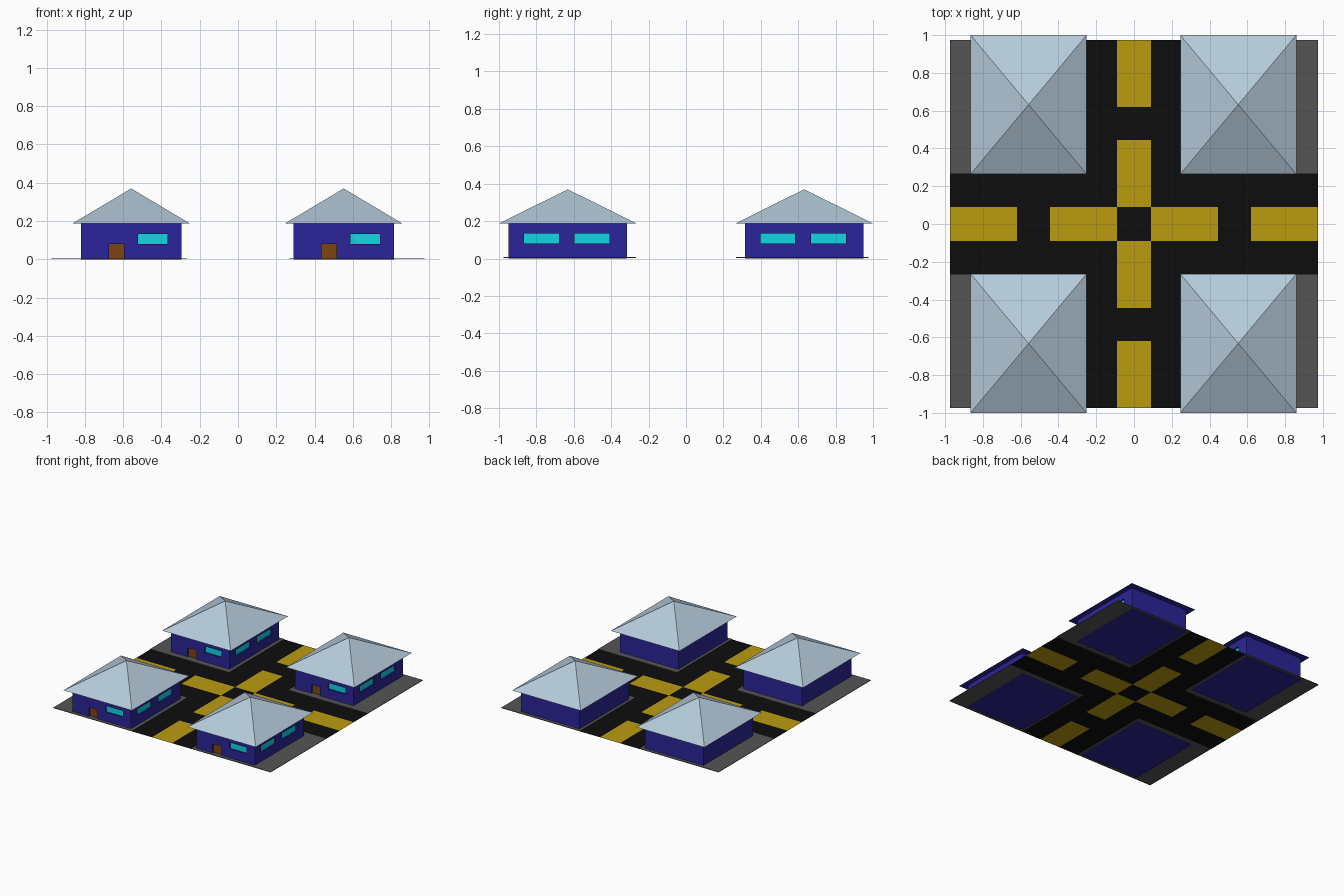
import bpy, bmesh

if "Cube" in bpy.data.objects:
    bpy.data.objects.remove(bpy.data.objects["Cube"])


def material(name, r, g, b):
    m = bpy.data.materials.new(name)
    m.diffuse_color = (r, g, b, 1)
    m.use_nodes = True
    m.node_tree.nodes["Principled BSDF"].inputs["Base Color"].default_value = m.diffuse_color
    return m


BLUE = material("wall_blue", 0.024, 0.018, 0.32)
SLATE = material("roof_pale", 0.46, 0.59, 0.70)
BROWN = material("door_brown", 0.20, 0.06, 0.005)
CYAN = material("window_cyan", 0.005, 0.68, 0.78)
ASPHALT = material("road_black", 0.004, 0.004, 0.004)
YELLOW = material("stripe_yellow", 0.50, 0.33, 0.005)
GREY = material("lot_grey", 0.09, 0.09, 0.09)


def finish(name, bm, *mats, loc=(0, 0, 0)):
    me = bpy.data.meshes.new(name)
    bmesh.ops.recalc_face_normals(bm, faces=bm.faces)
    bm.to_mesh(me)
    bm.free()
    for m in mats:
        me.materials.append(m)
    ob = bpy.data.objects.new(name, me)
    ob.location = loc
    bpy.context.collection.objects.link(ob)
    return ob


def add_box(bm, x0, x1, y0, y1, z0, z1):
    vs = bmesh.ops.create_cube(bm, size=1)["verts"]
    for v in vs:
        v.co = (x1 if v.co.x > 0 else x0, y1 if v.co.y > 0 else y0,
                z1 if v.co.z > 0 else z0)


def quad(bm, pts, mat=0):
    f = bm.faces.new([bm.verts.new(p) for p in pts])
    f.material_index = mat


# Road cross: one sheet of cells, dashes coloured by cell
EDGE, CURB, DASH = 0.975, 0.267, 0.09
ROAD_Z, LOT_Z = 0.004, 0.008
half = [DASH, CURB, 0.445, 0.62, EDGE]
cuts = [-c for c in reversed(half)] + half


def is_dash(a, b):
    return abs(a) < DASH and (DASH < abs(b) < 0.445 or abs(b) > 0.62)


bm = bmesh.new()
for x0, x1 in zip(cuts, cuts[1:]):
    for y0, y1 in zip(cuts, cuts[1:]):
        cx, cy = (x0 + x1) / 2, (y0 + y1) / 2
        if abs(cx) > CURB and abs(cy) > CURB:
            continue
        quad(bm, [(x0, y0, ROAD_Z), (x1, y0, ROAD_Z), (x1, y1, ROAD_Z), (x0, y1, ROAD_Z)],
             1 if is_dash(cx, cy) or is_dash(cy, cx) else 0)
bmesh.ops.remove_doubles(bm, verts=bm.verts, dist=1e-5)
finish("road", bm, ASPHALT, YELLOW)

# House dimensions, relative to each house centre
WX, WY, WALL_H = 0.262, 0.316, 0.187
RX, RY, APEX = 0.307, 0.368, 0.37
DEPTH = 0.015
door = (-0.115, -0.037, 0.0, 0.08)
front_window = (0.036, 0.19, 0.081, 0.133)
side_windows = [(-0.235, -0.048, 0.081, 0.135), (0.036, 0.223, 0.081, 0.135)]


def house(tag, cx, cy):
    loc = (cx, cy, 0)
    # walls with shallow recesses for door and windows
    bm = bmesh.new()
    add_box(bm, -WX, WX, -WY, WY, 0, WALL_H)
    walls = finish("walls_" + tag, bm, BLUE, loc=loc)
    bm = bmesh.new()
    for a, b, z0, z1 in (door, front_window):
        add_box(bm, a, b, -WY - 0.05, -WY + DEPTH, z0 if z0 else -0.05, z1)
    for a, b, z0, z1 in side_windows:
        add_box(bm, WX - DEPTH, WX + 0.05, a, b, z0, z1)
    cutter = finish("recess_cutter_" + tag, bm, BLUE, loc=loc)
    cutter.hide_render = True
    cutter.hide_viewport = True
    mod = walls.modifiers.new("recesses", 'BOOLEAN')
    mod.operation = 'DIFFERENCE'
    mod.object = cutter

    # door and window panes at the back of the recesses
    bm = bmesh.new()
    a, b, z0, z1 = door
    add_box(bm, a, b, -WY + DEPTH - 0.003, -WY + DEPTH + 0.003, z0, z1)
    finish("door_" + tag, bm, BROWN, loc=loc)
    bm = bmesh.new()
    a, b, z0, z1 = front_window
    add_box(bm, a, b, -WY + DEPTH - 0.003, -WY + DEPTH + 0.003, z0, z1)
    for a, b, z0, z1 in side_windows:
        add_box(bm, WX - DEPTH - 0.003, WX - DEPTH + 0.003, a, b, z0, z1)
    finish("windows_" + tag, bm, CYAN, loc=loc)

    # pyramid roof, with the soffit in the wall colour
    bm = bmesh.new()
    base = [bm.verts.new((x, y, WALL_H)) for x, y in
            ((-RX, -RY), (RX, -RY), (RX, RY), (-RX, RY))]
    top = bm.verts.new((0, 0, APEX))
    bm.faces.new(base).material_index = 1
    for i in range(4):
        bm.faces.new((base[i], base[(i + 1) % 4], top))
    finish("roof_" + tag, bm, SLATE, BLUE, loc=loc)


for sx, side in ((-1, "left"), (1, "right")):
    for sy, end in ((-1, "front"), (1, "back")):
        tag = side + "_" + end
        # raised lot with a low curb toward the road
        xs = sorted((sx * CURB, sx * EDGE))
        ys = sorted((sy * CURB, sy * EDGE))
        bm = bmesh.new()
        add_box(bm, *xs, *ys, ROAD_Z, LOT_Z)
        bottom = [f for f in bm.faces if f.calc_center_median().z < ROAD_Z + 1e-4]
        bmesh.ops.delete(bm, geom=bottom, context='FACES')
        finish("lot_" + tag, bm, GREY)
        house(tag, -0.558 if sx < 0 else 0.552, sy * 0.632)
